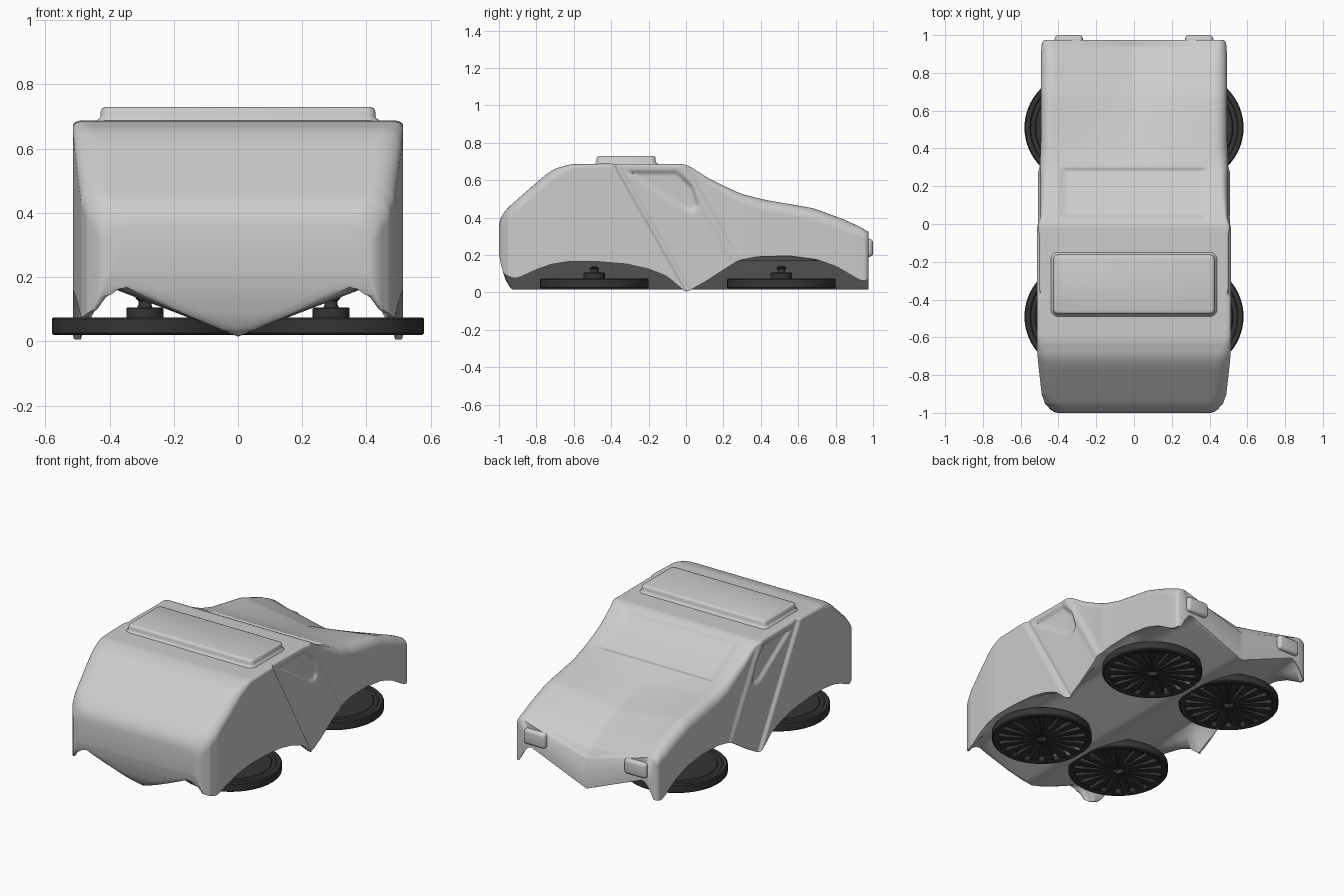
import bpy, bmesh, math

if "Cube" in bpy.data.objects:
    bpy.data.objects.remove(bpy.data.objects["Cube"])

TOP = [(-1, .36), (-.994, .39), (-.98, .42), (-.955, .45), (-.87, .525), (-.75, .63), (-.7, .662),
       (-.62, .685), (-.45, .688), (0, .685), (.05, .655), (.12, .61), (.2, .57), (.3, .525), (.42, .495),
       (.68, .45), (.85, .388), (.94, .345), (.965, .332), (.975, .318)]
HEM = [(-1, .12), (-.96, .09), (-.92, .075), (-.89, .08), (-.8, .122), (-.72, .15), (-.62, .166),
       (-.48, .165), (-.32, .152), (-.2, .125), (-.1, .085), (0, 0), (.1, .055), (.2, .12), (.28, .17),
       (.38, .19), (.55, .195), (.7, .175), (.8, .14), (.87, .1), (.92, .07), (.95, .06), (.975, .07)]
NOSE = [(-1, .21), (-.99, .15), (-.97, .08), (-.95, .04), (-.92, 0), (.975, 0)]
WIDTH = [(-1, .40), (-.997, .42), (-.985, .44), (-.95, .472), (-.9, .488), (-.75, .495), (-.65, .502),
         (.3, .502), (.4, .494), (.9, .492), (.955, .488), (.968, .482), (.975, .472)]
ROUND = [(-1, .07), (-.75, .06), (-.6, .02), (-.3, .013), (0, .016), (.15, .04), (.4, .06), (.9, .06),
         (.975, .04)]
WINDOW = [(-.33, .65), (-.05, .65), (.04, .57), (.07, .46), (.04, .43), (-.06, .445), (-.2, .53), (-.3, .63)]


def lerp(pts, t):
    if t <= pts[0][0]:
        return pts[0][1]
    for (a, u), (b, v) in zip(pts, pts[1:]):
        if t <= b:
            return u + (v - u) * (t - a) / (b - a)
    return pts[-1][1]


def soft(pts, t, w=.02):
    w = min(w, .7 * (1 - abs(t)))
    return sum(lerp(pts, t + k * w / 2) for k in (-2, -1, 0, 1, 2)) / 5


def step(a, b, t):
    t = max(0, min(1, (t - a) / (b - a)))
    return t * t * (3 - 2 * t)


def window_distance(y, z):
    best = -9
    for i, (ay, az) in enumerate(WINDOW):
        by, bz = WINDOW[(i + 1) % len(WINDOW)]
        dy, dz = by - ay, bz - az
        best = max(best, (-(y - ay) * dz + (z - az) * dy) / math.hypot(dy, dz))
    return best


def side_offset(y, z):
    # front panel, door seams and side window
    s = y + .37 * z / .65
    d = .012 * (1 - step(-.01, .02, s)) * step(-.95, -.7, y)
    d -= .007 * math.exp(-((s - .015) / .016) ** 2)
    q = y - (.02 + .26 * (.62 - z) / .45)
    d += .006 * math.exp(-((q + .01) / .03) ** 2) - .008 * step(-.01, .03, q) * (1 - step(.2, .4, y))
    return d - .016 * (1 - step(-.02, .006, window_distance(y, z)))


def section(y):
    top, hem, nose = soft(TOP, y), soft(HEM, y, .012), lerp(NOSE, y)
    w, r = lerp(WIDTH, y), lerp(ROUND, y)
    dip = .1 * max(0, (y - .3) / .675) + .03 * step(.93, .98, y)
    pts = []
    for i in range(27):                       # roof, dished hood and windscreen recess
        x = (w - r) * i / 26
        dist = max(abs(x) - .39, abs(y - .165) - .135)
        z = top - .014 * (1 - step(-.025, .005, dist))
        pts.append((x, z - dip * max(0, 1 - x / (w - r))))
    low = max(hem, nose)
    o = side_offset(y, top - r)
    for i in range(1, 7):                     # shoulder
        a = math.pi / 2 * i / 7
        pts.append((w - r + (r + o) * math.sin(a), top - r + r * math.cos(a)))
    for i in range(57):                       # flank
        z = top - r + (low - top + r) * i / 56
        pts.append((w + side_offset(y, z), z))
    k = w / .5                                # hem flap and keeled underside
    inner = .168
    pts += [(w - .012, hem), (.455 * k, hem + .6 * (inner - hem)), (.425 * k, hem + .93 * (inner - hem))]
    for i in range(9):
        x = .4 * (1 - i / 8)
        pts.append((x * k, .015 + .385 * x))
    return [(x, y, max(z, nose)) for x, z in pts]


def finish(name, bm, mat=None, angle=35):
    bmesh.ops.recalc_face_normals(bm, faces=bm.faces[:])
    me = bpy.data.meshes.new(name)
    bm.to_mesh(me)
    bm.free()
    ob = bpy.data.objects.new(name, me)
    bpy.context.collection.objects.link(ob)
    if mat:
        me.materials.append(mat)
    bpy.ops.object.select_all(action='DESELECT')
    ob.select_set(True)
    bpy.context.view_layer.objects.active = ob
    bpy.ops.object.shade_smooth_by_angle(angle=math.radians(angle))
    return ob


def mirror(ob):
    m = ob.modifiers.new("Mirror", 'MIRROR')
    m.use_clip = True
    m.merge_threshold = .0005


def rounded_box(name, x0, x1, y0, y1, z0, z1, r):
    bm = bmesh.new()
    bmesh.ops.create_cube(bm, size=1)
    for v in bm.verts:
        v.co = ((x0 + x1) / 2 + v.co.x * (x1 - x0), (y0 + y1) / 2 + v.co.y * (y1 - y0),
                (z0 + z1) / 2 + v.co.z * (z1 - z0))
    bmesh.ops.bevel(bm, geom=bm.edges[:], offset=r, segments=4, profile=.5, affect='EDGES')
    return finish(name, bm)


def skin(bm, rings):
    n = len(rings[0])
    for a, b in zip(rings, rings[1:]):
        for i in range(n):
            bm.faces.new((a[i], a[(i + 1) % n], b[(i + 1) % n], b[i]))
    bm.faces.new(rings[0])
    bm.faces.new(rings[-1])


def lathe(bm, prof, cx, cy, n=64):
    skin(bm, [[bm.verts.new((cx + r * math.cos(2 * math.pi * i / n), cy + r * math.sin(2 * math.pi * i / n), z))
               for i in range(n)] for r, z in prof])


# body shell: half lofted along y, mirrored
bm = bmesh.new()
ys = [-1, -.998, -.995, -.992] + [-.988 + 1.963 * i / 300 for i in range(301)]
rows = [[bm.verts.new(p) for p in section(y)] for y in ys]
for a, b in zip(rows, rows[1:]):
    for i in range(len(a) - 1):
        bm.faces.new((a[i], a[i + 1], b[i + 1], b[i]))
bm.faces.new(rows[0])
bm.faces.new(rows[-1])
mirror(finish("body_shell", bm, angle=60))

# roof panel with flared foot
bm = bmesh.new()
rings = []
for off, z in [(.014, .68), (.012, .689), (.004, .694), (0, .702), (0, .716), (-.005, .726), (-.015, .73)]:
    ring = []
    for i in range(24):
        a = math.pi / 12 * (i + .5)
        sx, sy = math.copysign(1, math.cos(a)), math.copysign(1, math.sin(a))
        ring.append(bm.verts.new((sx * .40 + (.028 + off) * math.cos(a),
                                  -.32 + sy * .13 + (.028 + off) * math.sin(a), z)))
    rings.append(ring)
skin(bm, rings)
finish("roof_panel", bm, angle=60)

# tail lamps
mirror(rounded_box("tail_lamp", .27, .42, .93, 1, .19, .285, .02))

# flat-lying wheels with radial spokes, hub and axle
dark = bpy.data.materials.new("dark_wheel")
dark.diffuse_color = (.035, .035, .035, 1)
dark.use_nodes = True
dark.node_tree.nodes["Principled BSDF"].inputs["Base Color"].default_value = dark.diffuse_color
for label, cy in (("front", -.49), ("rear", .51)):
    for side, cx in (("right", .29), ("left", -.29)):
        bm = bmesh.new()
        # tyre with a backing plate, hollow underneath
        lathe(bm, [(.05, .05), (.25, .05), (.256, .024), (.262, .02), (.284, .02), (.29, .026), (.29, .069),
                   (.284, .075), (.262, .075), (.256, .07), (.235, .07), (.23, .075), (.05, .075)], cx, cy)
        for k in range(18):
            a = 2 * math.pi * k / 18
            c, s = math.cos(a), math.sin(a)
            corners = [(.03, -.005), (.256, -.027), (.256, .027), (.03, .005)]
            lo, hi = ([bm.verts.new((cx + u * c - v * s, cy + u * s + v * c, z)) for u, v in corners]
                      for z in (.026, .055))
            skin(bm, [lo, hi])
        finish(f"{label}_{side}_wheel", bm, dark)
        bm = bmesh.new()
        lathe(bm, [(.058, .07), (.058, .102), (.055, .105), (.024, .105), (.02, .115), (.02, .125), (.03, .135),
                   (.03, .15), (.02, .158), (.018, .2)], cx, cy, 32)
        finish(f"{label}_{side}_axle", bm, dark)
